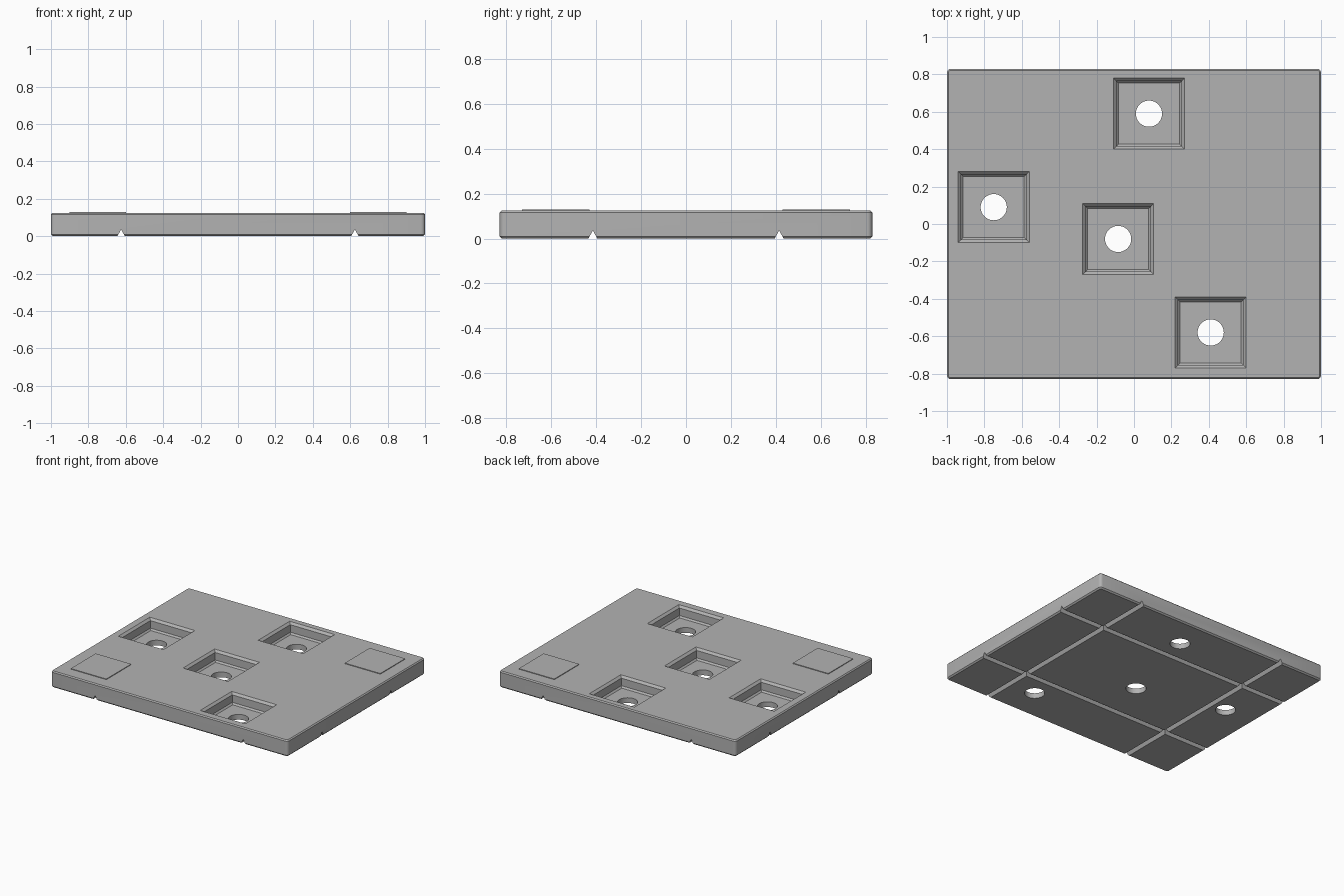
import bpy, bmesh, math

cube = bpy.data.objects.get("Cube")
if cube:
    bpy.data.objects.remove(cube, do_unlink=True)

gray = bpy.data.materials.new("plain gray")
gray.use_nodes = True
gray.diffuse_color = (0.45, 0.45, 0.45, 1)
gray.node_tree.nodes["Principled BSDF"].inputs["Base Color"].default_value = (0.45, 0.45, 0.45, 1)

LENGTH, WIDTH, TOP = 2.0, 1.66, 0.125


def loft(name, rings):
    """Solid skinned through a list of matching closed rings."""
    bm = bmesh.new()
    loops = [[bm.verts.new(p) for p in ring] for ring in rings]
    n = len(loops[0])
    for a, b in zip(loops, loops[1:]):
        for i in range(n):
            j = (i + 1) % n
            bm.faces.new((a[i], a[j], b[j], b[i]))
    bm.faces.new(loops[0][::-1])
    bm.faces.new(loops[-1])
    bmesh.ops.recalc_face_normals(bm, faces=bm.faces)
    mesh = bpy.data.meshes.new(name)
    bm.to_mesh(mesh)
    bm.free()
    mesh.materials.append(gray)
    obj = bpy.data.objects.new(name, mesh)
    bpy.context.collection.objects.link(obj)
    return obj


def rounded_rect(w, d, r, z, cx=0, cy=0, steps=4):
    pts = []
    for k, (sx, sy) in enumerate([(1, 1), (-1, 1), (-1, -1), (1, -1)]):
        for i in range(steps + 1):
            a = math.pi / 2 * (k + i / steps)
            pts.append((cx + sx * (w / 2 - r) + r * math.cos(a),
                        cy + sy * (d / 2 - r) + r * math.sin(a), z))
    return pts


def square(half, z, cx, cy):
    return [(cx + sx * half, cy + sy * half, z)
            for sx, sy in [(1, 1), (-1, 1), (-1, -1), (1, -1)]]


def circle(r, z, cx, cy, n=48):
    return [(cx + r * math.cos(math.tau * i / n), cy + r * math.sin(math.tau * i / n), z)
            for i in range(n)]


def cut(target, cutter):
    mod = target.modifiers.new("cut", 'BOOLEAN')
    mod.operation, mod.solver, mod.object = 'DIFFERENCE', 'EXACT', cutter
    bpy.context.view_layer.objects.active = target
    bpy.ops.object.modifier_apply(modifier=mod.name)
    bpy.data.objects.remove(cutter, do_unlink=True)


# Slab with rounded corners and softened top and bottom edges
slab = loft("base_plate", [
    rounded_rect(LENGTH - 2 * e, WIDTH - 2 * e, 0.022 - e, z)
    for e, z in [(0.01, 0), (0, 0.01), (0, TOP - 0.008), (0.008, TOP)]])

# Square pockets with stepped, chamfered walls and a round through hole
for x, y in [(0.08, 0.59), (-0.75, 0.09), (-0.085, -0.08), (0.41, -0.58)]:
    cut(slab, loft("pocket_cutter", [square(h, z, x, y) for h, z in
        [(0.163, 0.04), (0.174, 0.052), (0.174, 0.109), (0.19, TOP), (0.19, TOP + 0.05)]]))
    cut(slab, loft("hole_cutter", [circle(0.07, z, x, y) for z in (-0.05, 0.08)]))

# V grooves across the underside, two each way
for side in (-1, 1):
    tri = [(-0.031, -0.02), (0.031, -0.02), (0, 0.036)]
    cut(slab, loft("groove_cutter", [[(side * 0.625 + u, y, z) for u, z in tri] for y in (-1, 1)]))
    cut(slab, loft("groove_cutter", [[(x, side * 0.415 + u, z) for u, z in tri] for x in (-1.2, 1.2)]))

# Thin plain raised panels in two opposite corners
panels = [loft(name, [square(0.15, z, s * 0.75, s * 0.58) for z in (TOP - 0.004, TOP + 0.005)])
          for name, s in [("front_corner_panel", -1), ("back_corner_panel", 1)]]

bpy.ops.object.select_all(action='DESELECT')
for obj in [slab] + panels:
    obj.select_set(True)
bpy.context.view_layer.objects.active = slab
bpy.ops.object.shade_smooth_by_angle(angle=math.radians(30))
